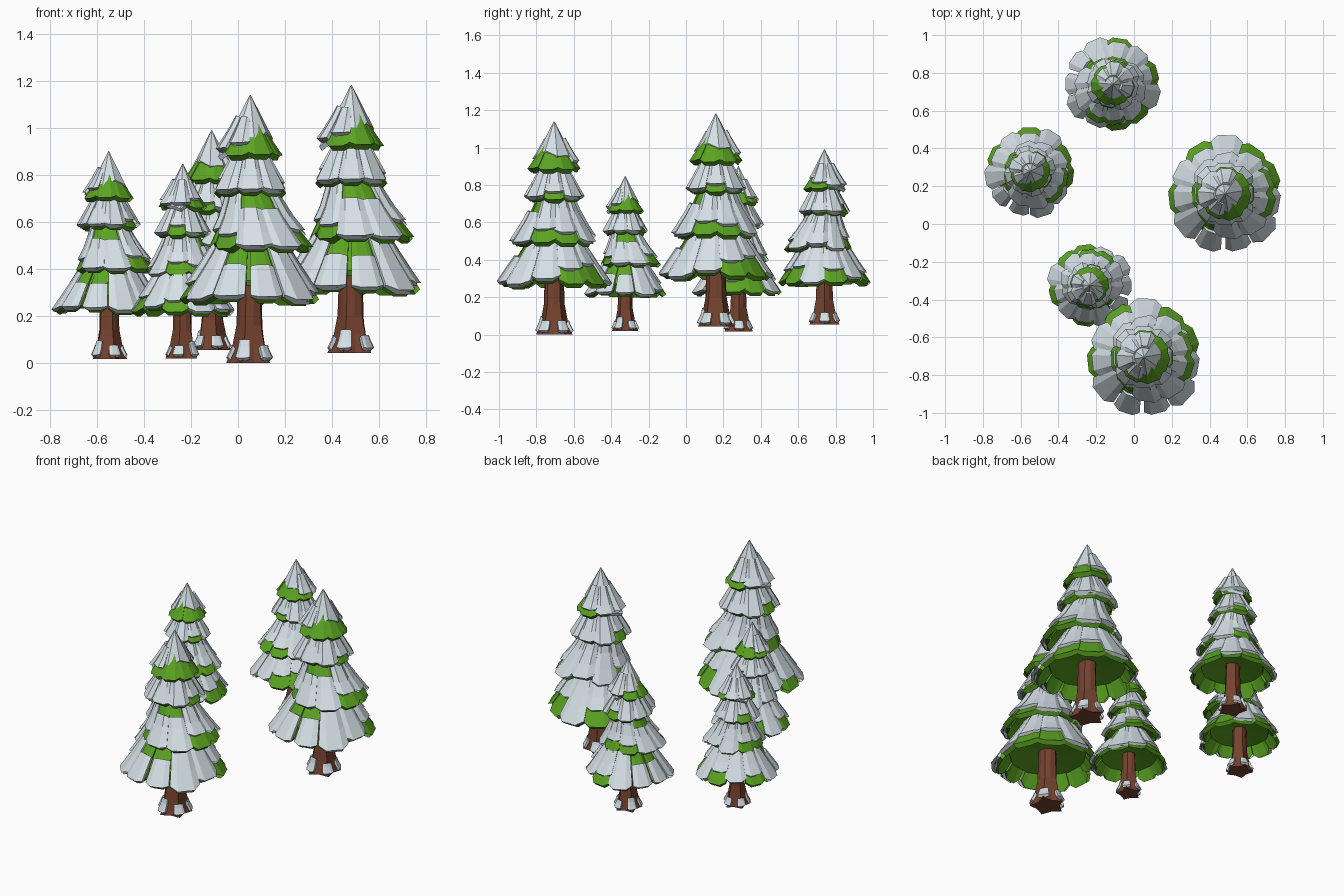
import bpy, bmesh
from math import sin, cos, radians

if "Cube" in bpy.data.objects:
    bpy.data.objects.remove(bpy.data.objects["Cube"])


def material(name, rgb):
    m = bpy.data.materials.new(name)
    m.diffuse_color = (*rgb, 1)
    m.use_nodes = True
    m.node_tree.nodes["Principled BSDF"].inputs["Base Color"].default_value = m.diffuse_color
    return m


GREEN = material("needle green", (0.105, 0.37, 0.016))
SNOW = material("snow", (0.66, 0.745, 0.785))
BARK = material("bark brown", (0.18, 0.055, 0.028))


def along(profile, s):
    """Point (r, z) on a three-point profile, s = 0 at the top and 1 at the rim."""
    a, b, c = profile
    p, q, u = (a, b, s * 2) if s < 0.5 else (b, c, s * 2 - 1)
    return p[0] + (q[0] - p[0]) * u, p[1] + (q[1] - p[1]) * u


def polar(bm, r, z, deg, shift=0):
    a = radians(deg)
    return bm.verts.new((r * cos(a) + shift, r * sin(a), max(z, 0)))


def loft(bm, rings):
    """Join closed rings of vertices with quads and cap both ends."""
    for a, b in zip(rings, rings[1:]):
        for i in range(len(a)):
            j = (i + 1) % len(a)
            bm.faces.new((a[i], a[j], b[j], b[i]))
    bm.faces.new(rings[0])
    bm.faces.new(rings[-1])


def petal(bm, profile, deg, half, start, reach, upper, lower, lean=0):
    """Slab of needles or snow that follows the profile over one sector."""
    rings = []
    for k in range(4):
        top, bottom = [], []
        for c in (-1, -0.5, 0.5, 1):
            side = abs(c) == 1
            s = start + (reach - start) * k / 3 * (0.9 if side else 1)
            r, z = along(profile, s)
            up = upper * (0.6 if side else 1)
            for row, off in ((top, up), (bottom, lower)):
                row.append(polar(bm, r + off * 0.75, z + off * 0.7, deg + c * half, lean * s))
        rings.append(top + bottom[::-1])
    loft(bm, rings)


def skirt(bm, profile, sides, reach, lean):
    """Continuous green core of a tier with a hollow underside."""
    def ring(r, z, shift):
        return [polar(bm, r, z, i * 360 / sides, shift) for i in range(sides)]
    rings = [ring(*along(profile, s), lean * s) for s in (0, reach / 2, reach)]
    r, z = along(profile, reach)
    rings += [ring(r - 0.012, z - 0.022, lean * reach), ring(0.03, profile[2][1] + 0.08, 0)]
    loft(bm, rings)


def finish(bm, name, mat):
    bmesh.ops.recalc_face_normals(bm, faces=bm.faces)
    me = bpy.data.meshes.new(name)
    bm.to_mesh(me)
    bm.free()
    me.materials.append(mat)
    return me


# Tiers from bottom to top: profile, sideways lean, first angle, snow start at the front,
# and how far the snow reaches on each evenly spaced petal
TIERS = [
    ([(0.10, 0.56), (0.185, 0.42), (0.285, 0.275)], 0, 88, 0.56,
     (1.06, 0.78, 0.95, 0.85, 1.06, 1.03, 1.03, 1.09, 0.97, 0.8, 0.7)),
    ([(0.07, 0.76), (0.13, 0.62), (0.21, 0.495)], 0.045, 62, 0.42,
     (1.05, 0.95, 1.07, 0.8, 0.85, 1.06, 1.06, 0.8, 0.85)),
    ([(0.05, 0.90), (0.10, 0.81), (0.15, 0.725)], 0, 0, 0.25,
     (0.85, 1.04, 1, 1.05, 0.75, 1.05, 1, 1.04)),
    ([(0.03, 1.05), (0.08, 0.96), (0.132, 0.885)], 0, 35, 0.1,
     (0, 0.85, 0.95, 0.95, 0.75, 0, 0)),
]

needles, snow, trunk = bmesh.new(), bmesh.new(), bmesh.new()
for t, (profile, lean, first, front_start, reaches) in enumerate(TIERS):
    n = len(reaches)
    skirt(needles, profile, n, 0.74 if t == 0 else 0.88, lean)
    for i, snowy in enumerate(reaches):
        deg, half = first + i * 360 / n, 180 / n
        front = cos(radians(deg - 272)) > 0.75
        wide = 0.86 if front and t == 0 else 1.06
        green = 1.04 if snowy < 0.9 else snowy - 0.02
        lift = 0.007 * (i % 2)
        petal(needles, profile, deg, half * wide, 0.1, green, 0.004 + lift, lift - 0.026, lean)
        if snowy:
            petal(snow, profile, deg, half * wide, front_start if front else 0.1,
                  snowy, 0.022 + lift, 0.001, lean)

# Snow cap: a slanted eight-sided cone on the tip
cap = [[], [], [], []]
for i in range(8):
    d = i * 45 + 10
    z = 0.93 - 0.042 * cos(radians(d - 165)) + 0.014 * (-1) ** (i + 1)
    r = (1.14 - z) * 0.53
    for ring, (rr, zz) in zip(cap, ((0.002, 1.14), (r, z), (r - 0.012, z - 0.018), (0.02, 1.04))):
        ring.append(polar(snow, rr, zz, d))
loft(snow, cap)

# Trunk with five flared roots, and a snow patch lying on each root
rings = []
for z in (0, 0.03, 0.08, 0.16, 0.5):
    f = (1 - z / 0.5) ** 4
    rings.append([polar(trunk, 0.047 + f * (0.038 + 0.017 * (-1) ** i), z, i * 36 + 34)
                  for i in range(10)])
loft(trunk, rings)
ROOT = [(0.064, 0.12), (0.078, 0.06), (0.102, 0.012)]
for i in range(5):
    petal(snow, ROOT, 34 + i * 72, 20, 0.2 if i == 3 else 0.4, 0.95, 0.006, -0.012)

PARTS = {"trunk": finish(trunk, "trunk", BARK),
         "needles": finish(needles, "needles", GREEN),
         "snow_cover": finish(snow, "snow_cover", SNOW)}

# Five trees: x, y, base height, scale, turn
TREES = {"front": (0.052, -0.705, 0, 1, 0), "right": (0.482, 0.16, 0.042, 1, 0),
         "left": (-0.55, 0.28, 0.017, 0.775, -30), "small": (-0.235, -0.325, 0.02, 0.725, 75),
         "back": (-0.112, 0.74, 0.055, 0.82, -105)}
for tree, (x, y, z, size, turn) in TREES.items():
    for part, mesh in PARTS.items():
        ob = bpy.data.objects.new(f"{tree}_tree_{part}", mesh)
        ob.location = (x, y, z)
        ob.scale = (size, size, size)
        ob.rotation_euler.z = radians(turn)
        bpy.context.collection.objects.link(ob)
